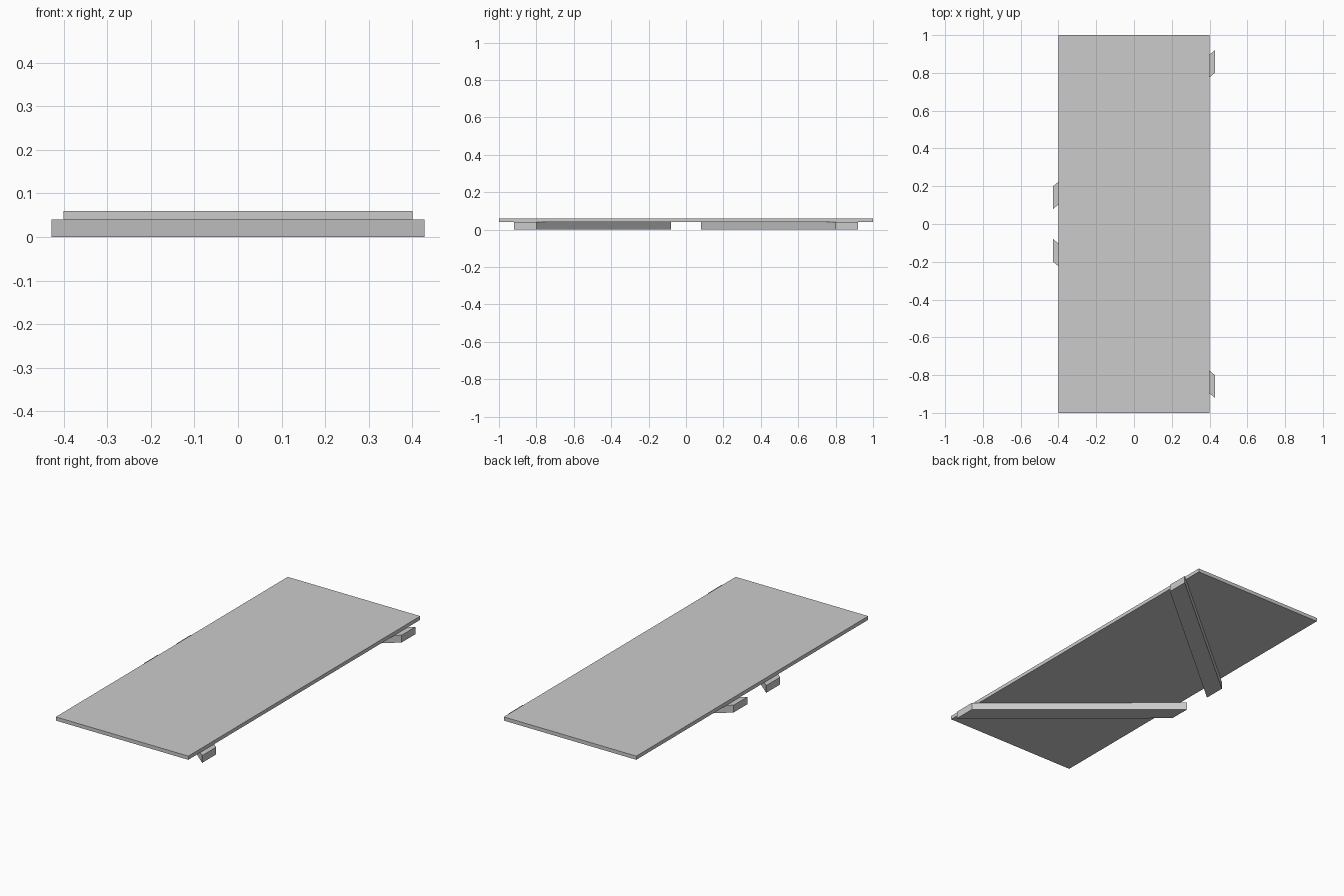
import bpy, bmesh

if "Cube" in bpy.data.objects:
    bpy.data.objects.remove(bpy.data.objects["Cube"])


def prism(name, outline, z0, z1):
    """Extrude a flat outline upward from z0 to z1."""
    bm = bmesh.new()
    face = bm.faces.new([bm.verts.new((x, y, z0)) for x, y in outline])
    top = bmesh.ops.extrude_face_region(bm, geom=[face])["geom"]
    verts = [v for v in top if isinstance(v, bmesh.types.BMVert)]
    bmesh.ops.translate(bm, verts=verts, vec=(0, 0, z1 - z0))
    bmesh.ops.recalc_face_normals(bm, faces=bm.faces)
    mesh = bpy.data.meshes.new(name)
    bm.to_mesh(mesh)
    bm.free()
    obj = bpy.data.objects.new(name, mesh)
    bpy.context.collection.objects.link(obj)
    return obj


# Flat rectangular panel
prism("panel", [(-0.4, -1), (0.4, -1), (0.4, 1), (-0.4, 1)], 0.04, 0.06)

# Two diagonal battens under the panel, mirrored in y, ends cut square to x
for name, s in (("back_batten", 1), ("front_batten", -1)):
    outline = [(-0.428, 0.08), (0.428, 0.80), (0.428, 0.92), (-0.428, 0.20)]
    prism(name, [(x, s * y) for x, y in outline], 0, 0.04)
